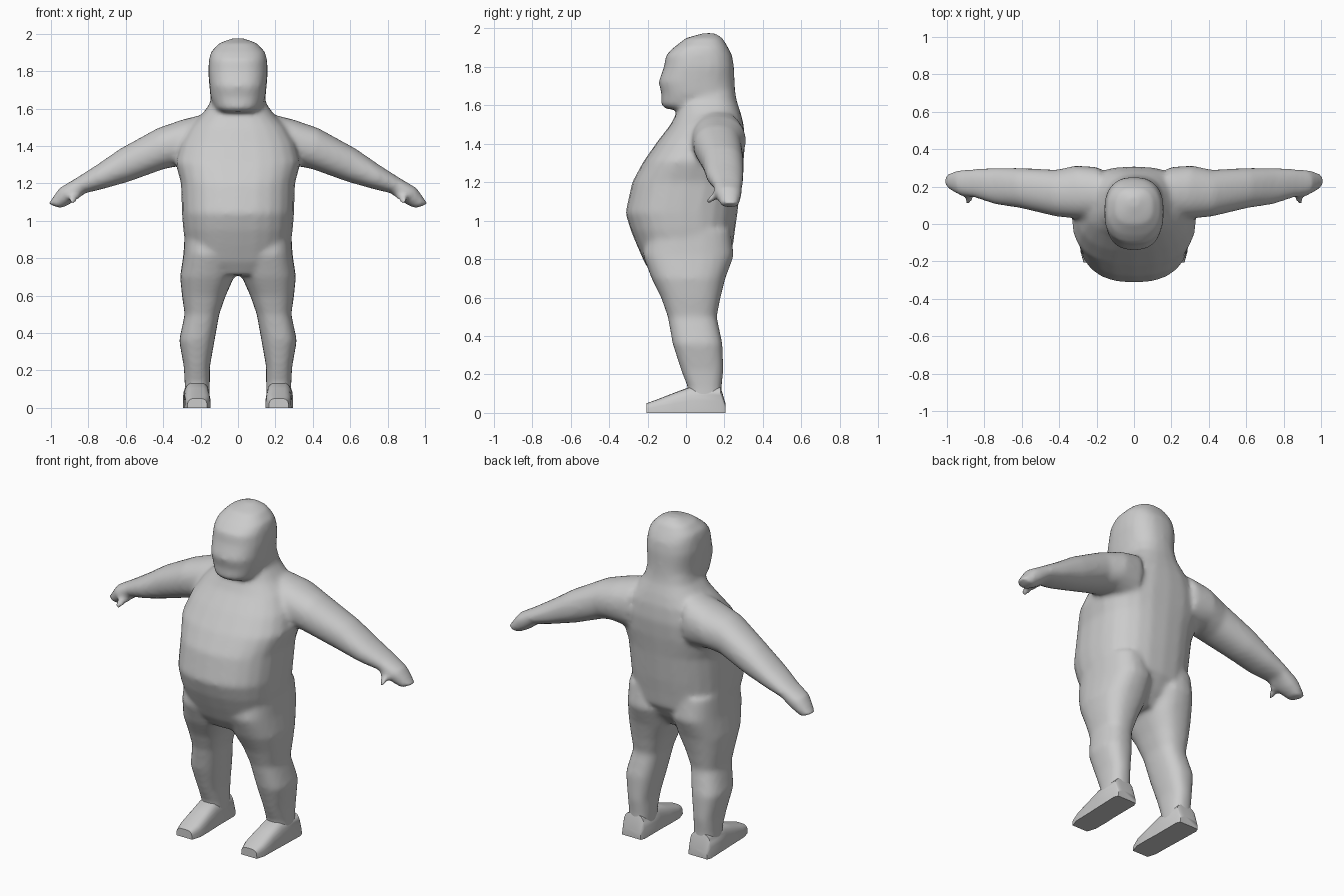
import bpy, bmesh, math
from mathutils import Vector

cube = bpy.data.objects.get("Cube")
if cube:
    bpy.data.objects.remove(cube, do_unlink=True)

clay = bpy.data.materials.new("clay_grey")
clay.use_nodes = True
GREY = (0.6, 0.6, 0.6, 1)
clay.diffuse_color = GREY
clay.node_tree.nodes["Principled BSDF"].inputs["Base Color"].default_value = GREY


def power(v, n):
    return math.copysign(abs(v) ** (2 / n), v)


def loft(bm, rings, n=2.5, sides=24, floor=False):
    """Skin a row of rounded rings, each given as centre and two half axes."""
    rows = []
    for c, u, v in rings:
        row = []
        for i in range(sides):
            a = 2 * math.pi * i / sides
            p = c + u * power(math.cos(a), n) + v * power(math.sin(a), n)
            if floor:
                p.z = max(p.z, 0)
            row.append(bm.verts.new(p))
        rows.append(row)
    faces = [bm.faces.new(rows[0]), bm.faces.new(rows[-1])]
    for r, s in zip(rows, rows[1:]):
        for i in range(sides):
            j = (i + 1) % sides
            faces.append(bm.faces.new((r[i], r[j], s[j], s[i])))
    bmesh.ops.recalc_face_normals(bm, faces=faces)


def level(z, x0, x1, y0, y1):
    """Horizontal ring between two x and two y limits."""
    return (Vector(((x0 + x1) / 2, (y0 + y1) / 2, z)),
            Vector(((x1 - x0) / 2, 0, 0)), Vector((0, (y1 - y0) / 2, 0)))


def slanted(s, top, low, y0, y1):
    """Ring across a limb between a top and a bottom point in x, z."""
    a, b = Vector((s * top[0], 0, top[1])), Vector((s * low[0], 0, low[1]))
    return ((a + b) / 2 + Vector((0, (y0 + y1) / 2, 0)), (a - b) / 2,
            Vector((0, (y1 - y0) / 2, 0)))


def finish(bm, name):
    mesh = bpy.data.meshes.new(name)
    bm.to_mesh(mesh)
    bm.free()
    ob = bpy.data.objects.new(name, mesh)
    bpy.context.collection.objects.link(ob)
    mesh.materials.append(clay)
    return ob


# z, half width, front y, back y
torso = [(.71, .16, -.17, .13), (.78, .26, -.215, .19), (.87, .28, -.255, .245),
         (.95, .293, -.288, .255), (1.04, .3, -.315, .268), (1.2, .305, -.28, .285),
         (1.31, .335, -.22, .3), (1.41, .31, -.15, .308), (1.5, .26, -.08, .3),
         (1.56, .2, -.05, .285), (1.62, .155, -.03, .265), (1.7, .13, 0, .25)]
head = [(1.58, .1, -.1, .2), (1.6, .128, -.13, .255), (1.66, .148, -.128, .258),
        (1.72, .153, -.143, .253), (1.8, .16, -.115, .25), (1.86, .155, -.105, .24),
        (1.9, .147, -.065, .22), (1.95, .1, 0, .19), (1.975, .03, .09, .15)]
# z, inner x, outer x, front y, back y
leg = [(.95, .03, .285, -.2, .23), (.82, .005, .292, -.225, .25), (.7, .02, .31, -.18, .205),
       (.6, .065, .3, -.13, .18), (.5, .1, .285, -.095, .16), (.36, .125, .315, -.07, .19),
       (.22, .15, .29, -.025, .195), (.13, .15, .285, .01, .185), (.04, .155, .285, .01, .19)]
# top x z, bottom x z, front y, back y
arm = [((.18, 1.57), (.2, 1.27), .02, .305), ((.3, 1.54), (.33, 1.29), .03, .312),
       ((.43, 1.495), (.4, 1.275), .04, .29), ((.63, 1.385), (.58, 1.21), .085, .3),
       ((.76, 1.295), (.72, 1.17), .105, .3), ((.87, 1.225), (.825, 1.145), .14, .295),
       ((.955, 1.175), (.88, 1.1), .15, .29), ((1.015, 1.09), (.945, 1.065), .185, .275)]
thumb = [((.87, 1.18), (.83, 1.13), .17, .22), ((.9, 1.14), (.855, 1.11), .125, .17),
         ((.91, 1.11), (.875, 1.085), .095, .135)]

# Body skinned from overlapping forms, then fused and softened
bm = bmesh.new()
for form in (torso, head):
    loft(bm, [level(z, -w, w, a, b) for z, w, a, b in form])
for s in (1, -1):
    loft(bm, [level(z, *sorted((s * i, s * o)), a, b) for z, i, o, a, b in leg])
    for limb in (arm, thumb):
        loft(bm, [slanted(s, *r) for r in limb], n=2.2)
body = finish(bm, "body")
fuse = body.modifiers.new("fuse", 'REMESH')
fuse.mode = 'VOXEL'
fuse.voxel_size = 0.014
fuse.use_smooth_shade = True
soften = body.modifiers.new("soften", 'SMOOTH')
soften.factor = 0.5
soften.iterations = 8

# Feet: flat soles, wedge rising from toe to ankle
# y, inner x, outer x, height
foot = [(-.205, .165, .27, .05), (-.15, .147, .285, .07), (-.06, .147, .287, .105),
        (.02, .15, .29, .135), (.18, .15, .295, .135), (.205, .16, .285, .05)]
for s, side in ((1, "left"), (-1, "right")):
    bm = bmesh.new()
    loft(bm, [(Vector((s * (i + o) / 2, y, 0)), Vector((0, 0, h)),
               Vector(((o - i) / 2, 0, 0))) for y, i, o, h in foot], n=3.5, floor=True)
    bmesh.ops.remove_doubles(bm, verts=bm.verts, dist=0.0005)
    bmesh.ops.recalc_face_normals(bm, faces=bm.faces)
    ob = finish(bm, side + "_foot")
    bpy.ops.object.select_all(action='DESELECT')
    ob.select_set(True)
    bpy.context.view_layer.objects.active = ob
    bpy.ops.object.shade_smooth_by_angle(angle=math.radians(40))
